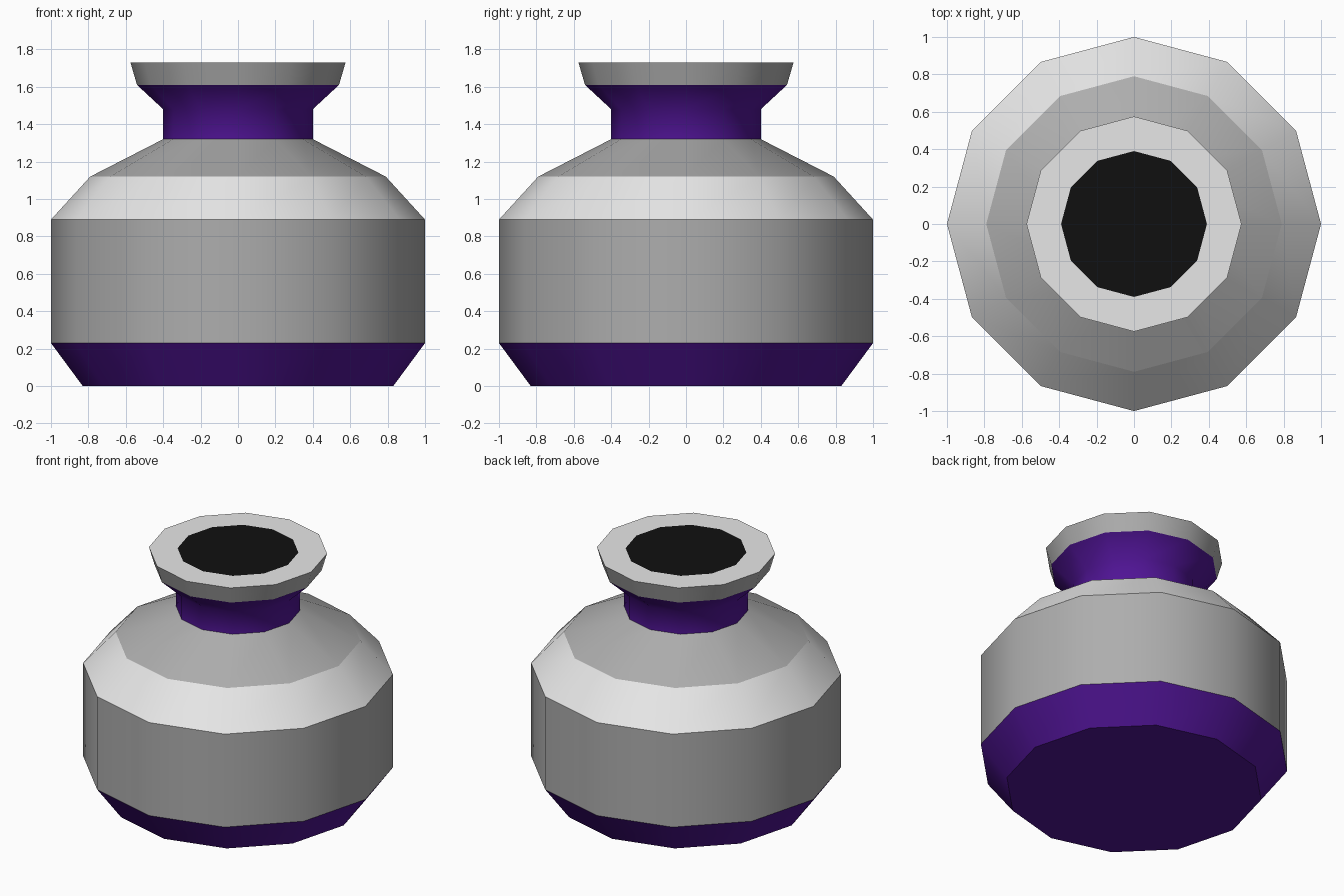
import bpy
import bmesh
from math import cos, sin, pi, radians

SIDES = 12

default = bpy.data.objects.get("Cube")
if default:
    bpy.data.objects.remove(default, do_unlink=True)


def material(name, r, g, b):
    mat = bpy.data.materials.new(name)
    mat.use_nodes = True
    mat.diffuse_color = (r, g, b, 1)
    mat.node_tree.nodes["Principled BSDF"].inputs["Base Color"].default_value = (r, g, b, 1)
    return mat


purple = material("purple glaze", 0.08, 0.007, 0.30)
grey = material("mid grey", 0.42, 0.42, 0.42)
light = material("light grey", 0.80, 0.80, 0.80)
black = material("black opening", 0.005, 0.005, 0.005)


def lathe(name, mat, profile, cap_bottom=False, cap_top=False):
    """Turn a bottom-to-top (radius, height) profile into a faceted band."""
    bm = bmesh.new()
    rings = []
    for radius, z in profile:
        angles = [2 * pi * i / SIDES for i in range(SIDES)]
        rings.append([bm.verts.new((radius * cos(a), radius * sin(a), z)) for a in angles])
    for low, high in zip(rings, rings[1:]):
        for i in range(SIDES):
            j = (i + 1) % SIDES
            bm.faces.new((low[i], low[j], high[j], high[i]))
    if cap_bottom:
        bm.faces.new(rings[0][::-1])
    if cap_top:
        bm.faces.new(rings[-1])
    # Smooth around the band, crisp at strong corners
    bm.normal_update()
    for face in bm.faces:
        face.smooth = True
    for edge in bm.edges:
        edge.smooth = edge.is_boundary or edge.calc_face_angle() < radians(50)
    mesh = bpy.data.meshes.new(name)
    bm.to_mesh(mesh)
    bm.free()
    mesh.materials.append(mat)
    obj = bpy.data.objects.new(name, mesh)
    bpy.context.collection.objects.link(obj)
    return obj


# Pot body, from the foot up
lathe("foot", purple, [(0.83, 0), (1, 0.23)], cap_bottom=True)
lathe("body", grey, [(1, 0.23), (1, 0.89)])
lathe("lower_shoulder", light, [(1, 0.89), (0.79, 1.12)])
lathe("upper_shoulder", grey, [(0.79, 1.12), (0.40, 1.32)])

# Neck and lip
lathe("neck", purple, [(0.40, 1.32), (0.40, 1.48), (0.54, 1.61)])
lathe("lip_side", grey, [(0.54, 1.61), (0.575, 1.73)])
lathe("lip_top", light, [(0.575, 1.73), (0.39, 1.73)])
lathe("opening", black, [(0.39, 1.73)], cap_top=True)
